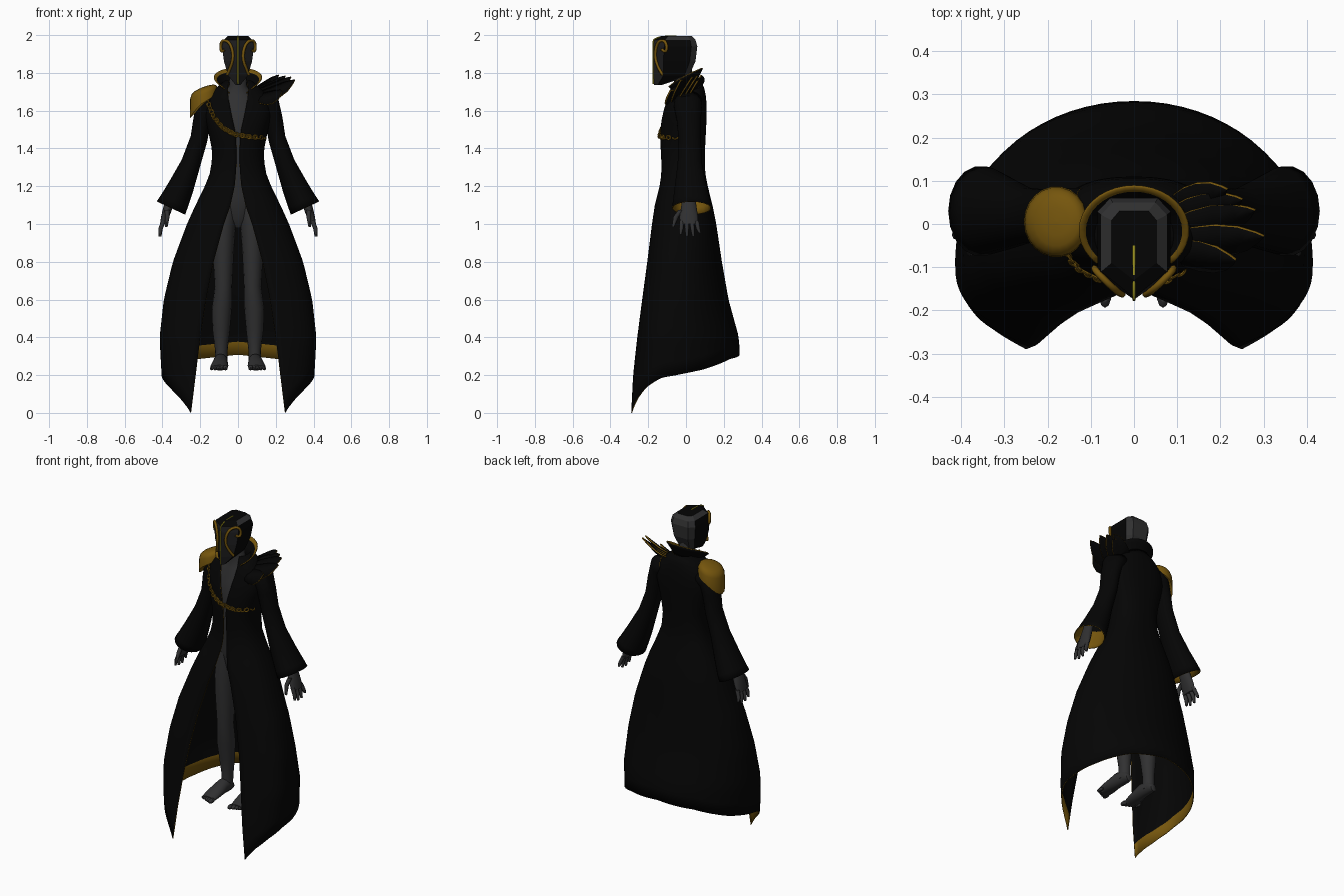
import bpy, bmesh
from math import sin, cos, asin, pi, radians, copysign
from mathutils import Vector, Quaternion

if "Cube" in bpy.data.objects:
    bpy.data.objects.remove(bpy.data.objects["Cube"])


def material(name, *rgb):
    m = bpy.data.materials.new(name)
    m.use_nodes = True
    m.diffuse_color = (*rgb, 1)
    bsdf = m.node_tree.nodes["Principled BSDF"]
    bsdf.inputs["Base Color"].default_value = (*rgb, 1)
    bsdf.inputs["Roughness"].default_value = 0.8
    return m


black = material("black cloth", .0014, .0014, .0014)
grey = material("dark grey skin", .03, .03, .031)
shade = material("charcoal mask", .013, .013, .014)
gold = material("gold", .18, .093, .004)
yellow = material("yellow crest", .36, .31, .012)
LINED = [black, black, black, gold]   # outer, outer hem, lining, gold hem and rim


def sheet(name, rows, mats, closed=False, caps=False, rule=None, thick=0, flip=False, angle=50):
    """Skin a grid of points; optional caps, lining and per-face material."""
    bm = bmesh.new()
    grid = [[bm.verts.new(p) for p in row] for row in rows]
    n = len(rows[0])
    for r in range(len(rows) - 1):
        for c in range(n if closed else n - 1):
            d = (c + 1) % n
            quad = [grid[r][c], grid[r + 1][c], grid[r + 1][d], grid[r][d]]
            face = bm.faces.new(quad[::-1] if flip else quad)
            face.material_index = rule(r, c) if rule else 0
    if caps:
        bm.faces.new(grid[0])
        bm.faces.new(grid[-1])
        bmesh.ops.recalc_face_normals(bm, faces=bm.faces)
    mesh = bpy.data.meshes.new(name)
    bm.to_mesh(mesh)
    bm.free()
    obj = bpy.data.objects.new(name, mesh)
    bpy.context.collection.objects.link(obj)
    for m in mats:
        mesh.materials.append(m)
    if thick:
        mod = obj.modifiers.new("lining", "SOLIDIFY")
        mod.thickness = thick
        mod.material_offset = 2
        mod.material_offset_rim = 3
    if angle:
        bpy.ops.object.select_all(action="DESELECT")
        obj.select_set(True)
        bpy.context.view_layer.objects.active = obj
        bpy.ops.object.shade_smooth_by_angle(angle=radians(angle))


def ring(centre, a, b, n=14):
    c, a, b = Vector(centre), Vector(a), Vector(b)
    return [c + a * cos(2 * pi * i / n) + b * sin(2 * pi * i / n) for i in range(n)]


def limb(name, sections, s, n=14):
    """Closed limb from horizontal oval sections (x, y, z, rx, ry)."""
    rows = [ring((s * x, y, z), (rx, 0, 0), (0, ry, 0), n) for x, y, z, rx, ry in sections]
    sheet(name, rows, [grey], True, True)


def lookup(table, x):
    """Linear interpolation in a table whose first column falls or rises."""
    if table[0][0] > table[-1][0]:
        table = table[::-1]
    x = min(max(x, table[0][0]), table[-1][0])
    for p, q in zip(table, table[1:]):
        if x <= q[0]:
            f = (x - p[0]) / (q[0] - p[0])
            return [u + (v - u) * f for u, v in zip(p[1:], q[1:])]


def tube(name, points, radius, mat):
    cu = bpy.data.curves.new(name, "CURVE")
    cu.dimensions = "3D"
    cu.bevel_depth, cu.bevel_resolution, cu.resolution_u = radius, 1, 6
    sp = cu.splines.new("NURBS")
    sp.points.add(len(points) - 1)
    for pt, co in zip(sp.points, points):
        pt.co = (*co, 1)
    sp.use_endpoint_u, sp.order_u = True, 3
    cu.materials.append(mat)
    bpy.context.collection.objects.link(bpy.data.objects.new(name, cu))


# Long open coat: height, half width, front depth, back depth, opening
COAT = [(1.76, .07, .06, .08, .05), (1.71, .13, .085, .1, .055), (1.66, .175, .1, .108, .05),
        (1.58, .18, .125, .11, .035), (1.48, .155, .138, .105, .012), (1.38, .135, .133, .1, .008),
        (1.28, .145, .128, .1, .01), (1.2, .175, .14, .115, .018), (1.1, .225, .165, .14, .04),
        (1, .27, .18, .16, .075), (.8, .345, .205, .19, .13), (.6, .393, .232, .225, .17),
        (.4, .415, .258, .28, .2), (.2, .405, .28, .29, .225), (0, .375, .29, .29, .25)]
HEM = [(0, 0), (.04, .035), (.1, .075), (.22, .135), (.37, .185), (.6, .23), (.8, .285), (1, .308)]


def coat_point(u, z):
    w, front, back, gap = lookup(COAT, z)
    flare = min(1, max(0, (1.2 - z) / .8))
    mid = -.08 * flare                              # widest line moves forward in the skirt
    square = .82 - .12 * flare                      # front corners get squarer
    t0 = asin((gap / w) ** (1 / square))
    t = t0 + (2 * pi - 2 * t0) * u
    p = min(1, .82 + .4 * flare) if cos(t) < 0 else square
    side = copysign(abs(sin(t)) ** p, sin(t))
    depth = abs(cos(t)) ** p
    if cos(t) < 0:
        return (w * side, mid + (back - mid) * depth, z)
    return (w * side, mid - (front + mid) * depth / cos(t0) ** p, z)


cols, steps = 60, 34
coat_rows = []
for r in range(steps + 1):
    row = []
    for c in range(cols + 1):
        u = c / cols
        hem = lookup(HEM, 1 - abs(2 * u - 1))[0]
        v = r / (steps - 1) * .952 if r < steps else 1
        row.append(coat_point(u, 1.76 + (hem - 1.76) * v))
    coat_rows.append(row)
sheet("coat", coat_rows, LINED, rule=lambda r, c: int(r == steps - 1), thick=.005)

# Standing collar rising to the back, gold inside the upper edge
collar = []
for v in (0, .2, .6, 1):
    row = []
    for i in range(29):
        k = i / 28
        t = .75 + (2 * pi - 1.5) * k
        rise = sin(pi / 2 * (1 - abs(2 * k - 1)))
        rad = .128 + (.068 - .128) * v
        top = 1.725 + .1 * rise
        row.append((rad * sin(t), -.015 - rad * .82 * cos(t), top + (1.69 + .03 * rise - top) * v))
    collar.append(row)
sheet("collar", collar, LINED, rule=lambda r, c: int(r == 0), thick=.006)

# Torso and neck
limb("torso", [(0, 0, .98, .025, .035), (0, 0, 1.03, .085, .07), (0, 0, 1.15, .13, .09),
               (0, -.01, 1.32, .105, .09), (0, -.015, 1.48, .13, .105), (0, -.005, 1.6, .14, .095),
               (0, 0, 1.68, .09, .07), (0, -.01, 1.73, .047, .05), (0, -.02, 1.84, .045, .05)], 1, 20)

SLEEVE = [(.12, .01, 1.65, .06, .075, 70), (.17, .01, 1.63, .062, .075, 50),
          (.19, .015, 1.55, .048, .065, 20), (.207, .02, 1.45, .046, .06, 20),
          (.25, .02, 1.32, .052, .065, 22), (.3, .025, 1.2, .068, .085, 24),
          (.337, .03, 1.12, .078, .1, 25), (.355, .03, 1.085, .083, .105, 25)]

for s, side in ((1, "left"), (-1, "right")):
    # Flared sleeve with gold cuff lining
    rows = []
    for x, y, z, ra, rb, tilt in SLEEVE:
        a = radians(tilt)
        rows.append(ring((s * x, y, z), (s * ra * cos(a), 0, ra * sin(a)), (0, rb, 0), 18))
    sheet(side + "_sleeve", rows, LINED, True, rule=lambda r, c: int(r > 4), thick=.005, flip=s < 0)

    # Hand
    limb(side + "_palm", [(.35, .015, 1.16, .026, .032), (.37, .015, 1.09, .025, .042),
                          (.385, .015, 1.04, .022, .05), (.398, .015, 1, .015, .048)], s)
    for i in range(4):
        y, drop = -.022 + .026 * i, (0, .012, .01, -.008)[i]
        limb(f"{side}_finger_{i + 1}", [(.394, y, 1.015, .013, .013), (.41, y * 1.15, .975, .012, .011),
                                        (.413, y * 1.3, .945 - drop, .007, .007)], s, 8)
    limb(side + "_thumb", [(.376, -.02, 1.075, .013, .02), (.374, -.052, 1.04, .012, .015),
                           (.38, -.068, .985, .007, .007)], s, 8)

    # Leg and bare foot
    limb(side + "_leg", [(.06, 0, 1.14, .065, .08), (.075, -.01, .98, .062, .075),
                         (.078, -.012, .85, .056, .066), (.077, -.015, .67, .046, .052),
                         (.086, .005, .55, .053, .057), (.089, .018, .44, .046, .046),
                         (.088, .022, .33, .033, .036), (.09, .02, .25, .033, .038)], s)
    foot = [ring((s * x, y, .225 + h), (w, 0, 0), (0, 0, h), 12) for x, y, w, h in
            ((.09, .065, .02, .022), (.09, .035, .034, .042), (.092, -.03, .038, .044),
             (.098, -.11, .047, .024), (.1, -.155, .044, .014))]
    sheet(side + "_foot", foot, [grey], True, True)
    for i in range(5):
        bpy.ops.mesh.primitive_uv_sphere_add(
            segments=10, ring_count=6, location=(s * (.067 + .018 * i), -.167 + .009 * i, .239 - .001 * i))
        toe = bpy.context.object
        toe.name = f"{side}_toe_{i + 1}"
        toe.scale = (.014 - .001 * i, .027, .014 - .001 * i)
        toe.data.materials.append(grey)
        bpy.ops.object.shade_smooth_by_angle()

    # Curled gold ornament round the eye
    tube(side + "_eye_curl", [(s * x, y, z) for x, y, z in
         ((.07, -.128, 1.925), (.085, -.108, 1.905), (.094, -.1, 1.94), (.083, -.115, 1.975),
          (.045, -.152, 1.965), (.024, -.166, 1.9), (.034, -.155, 1.84), (.058, -.125, 1.79))],
         .008, gold)

# Faceted helmet with wedge mask: height, half width, ridge, cheek, back
head = []
for z, w, ridge, cheek, back in ((1.735, .012, -.17, -.15, -.13), (1.785, .052, -.175, -.12, .015),
                                 (1.86, .074, -.175, -.12, .05), (1.94, .085, -.175, -.115, .06),
                                 (1.975, .076, -.17, -.11, .05), (1.996, .052, -.13, -.09, .03)):
    inner = cheek + (back - cheek) * .82
    head.append([(0, ridge, z), (w, cheek, z), (w, inner, z), (w * .65, back, z),
                 (-w * .65, back, z), (-w, inner, z), (-w, cheek, z)])


def head_colour(r, c):
    if c in (0, 6):
        return 1 if r < 4 else 0
    return 2 if r == 4 or c in (2, 3, 4) else 0


sheet("helmet", head, [black, shade, grey], True, True, head_colour, angle=0)
tube("helmet_crest", [(0, -.173, 1.74), (0, -.175, 1.86), (0, -.175, 1.965), (0, -.168, 1.98),
                      (0, -.125, 1.995), (0, -.05, 1.995)], .004, yellow)

# Rounded gold pad draped over the right shoulder
pad = []
for rad, drop in ((.02, 0), (.4, .002), (.7, .007), (.9, .017), (1, .036), (1.03, 1)):
    row = []
    for p in ring((-.18, .005, 0), (.073 * rad, 0, 0), (0, .08 * rad, 0), 22):
        out = (-.18 - p.x) / .075
        top = 1.727 - .027 * out
        skirt = 1.645 - .045 * out - .04 * max(out, 0) ** 2
        row.append((p.x, p.y, skirt if drop == 1 else top - drop))
    pad.append(row)
sheet("right_shoulder_pad", pad, [gold], True, True)

# Gold-edged overlapping feather blades on the left shoulder
BLADES = [((.1, -.07, 1.665), (.235, -.085, 1.71)), ((.1, -.05, 1.67), (.3, -.03, 1.765)),
          ((.1, -.02, 1.685), (.28, .03, 1.78)), ((.1, .01, 1.695), (.25, .055, 1.785)),
          ((.1, .035, 1.7), (.215, .078, 1.79))]
for i, (base, tip) in enumerate(BLADES):
    base, tip = Vector(base), Vector(tip)
    across = Vector((-.016, .036, .03))
    rows = []
    for s, wide in ((0, .8), (.25, 1), (.5, 1), (.75, .75), (.92, .32), (1, .02)):
        mid = base.lerp(tip, s) - Vector((0, 0, .07 * s * (1 - s)))
        rows.append([mid - across * wide, mid + Vector((0, -.006, .01)) * wide, mid + across * wide])
    sheet(f"left_shoulder_feather_{i + 1}", rows, LINED, thick=.008)

# Chain draped across the chest
DRAPE = [(0, -.165, 1.66), (.2, -.13, 1.57), (.4, -.08, 1.508), (.58, -.02, 1.475),
         (.8, .07, 1.46), (1, .149, 1.457)]


def chain_point(f):
    x, z = lookup(DRAPE, f)
    w, front = lookup(COAT, z)[:2]
    return Vector((x, -front * max(0, 1 - (abs(x) / w) ** 2.44) ** .41 - .003, z))


links = 24
for i in range(links):
    a, b = chain_point(i / links), chain_point((i + 1) / links)
    bpy.ops.mesh.primitive_torus_add(major_segments=10, minor_segments=5, major_radius=.011,
                                     minor_radius=.004, location=(a + b) / 2)
    link = bpy.context.object
    link.name = f"chain_link_{i + 1}"
    link.rotation_mode = "QUATERNION"
    roll = Quaternion((1, 0, 0), radians(50 if i % 2 else 95))
    link.rotation_quaternion = (b - a).to_track_quat("X", "Z") @ roll
    link.scale.x = 1.2
    link.data.materials.append(gold)
